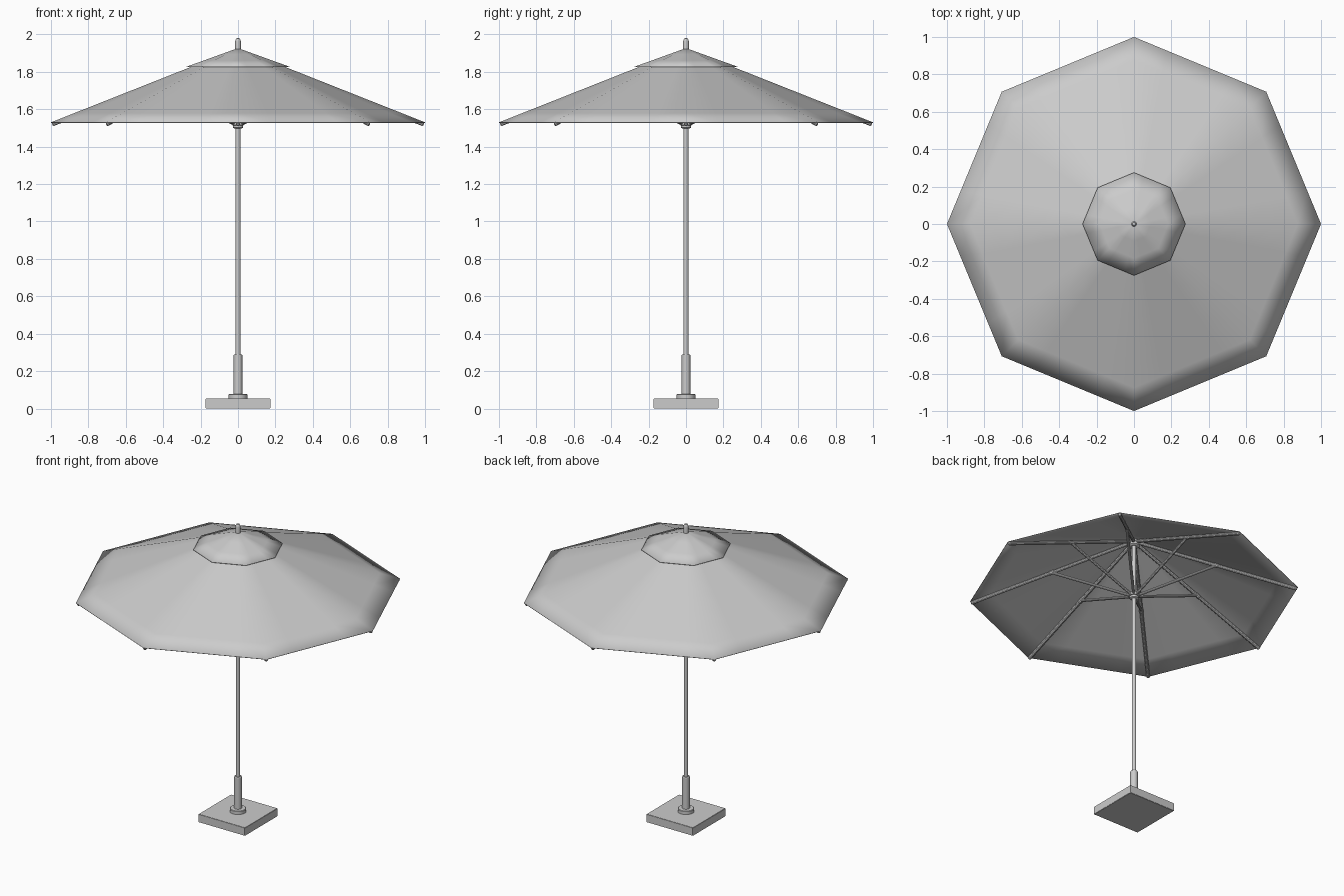
import bpy, bmesh, math
from mathutils import Vector

if "Cube" in bpy.data.objects:
    bpy.data.objects.remove(bpy.data.objects["Cube"])

SIDES = 8
APEX, SLOPE = 1.926, 0.396   # canopy corner line: z = APEX - SLOPE * r


def finish(name, bm, angle=30):
    bmesh.ops.recalc_face_normals(bm, faces=bm.faces)
    me = bpy.data.meshes.new(name)
    bm.to_mesh(me)
    bm.free()
    ob = bpy.data.objects.new(name, me)
    bpy.context.collection.objects.link(ob)
    bpy.ops.object.select_all(action='DESELECT')
    ob.select_set(True)
    bpy.context.view_layer.objects.active = ob
    bpy.ops.object.shade_smooth_by_angle(angle=math.radians(angle))
    return ob


def lathe(name, profile, seg=24):
    """Spin (radius, z) points around the pole axis and cap the ends."""
    bm = bmesh.new()
    rings = [[bm.verts.new((r * math.cos(2 * math.pi * i / seg),
                            r * math.sin(2 * math.pi * i / seg), z))
              for i in range(seg)] for r, z in profile]
    for a, b in zip(rings, rings[1:]):
        for i in range(seg):
            j = (i + 1) % seg
            bm.faces.new((a[i], a[j], b[j], b[i]))
    bm.faces.new(rings[0])
    bm.faces.new(rings[-1])
    return finish(name, bm)


def rod(name, start, end, radius, seg=10):
    """Round bar with softly rounded ends between two points."""
    start, end = Vector(start), Vector(end)
    d = end - start
    ln = d.length
    ob = lathe(name, [(radius * .6, 0), (radius, radius * .5),
                      (radius, ln - radius * .5), (radius * .6, ln)], seg)
    ob.location = start
    ob.rotation_euler = d.to_track_quat('Z', 'Y').to_euler()
    return ob


def fabric(name, apex, slope, outer, rings, split, thickness):
    """Eight-panel pyramid cloth with straight hems."""
    bm = bmesh.new()
    n = SIDES * split
    loops = []
    for k in range(1, rings + 1):
        r = outer * k / rings
        loop = []
        for i in range(n):
            p, t = divmod(i, split)
            a, b = (Vector((math.cos(q * math.tau / SIDES), math.sin(q * math.tau / SIDES), 0))
                    for q in (p, p + 1))
            v = a.lerp(b, t / split) * r
            v.z = apex - slope * r
            loop.append(bm.verts.new(v))
        loops.append(loop)
    top = bm.verts.new((0, 0, apex))
    for i in range(n):
        j = (i + 1) % n
        bm.faces.new((top, loops[0][i], loops[0][j]))
        for a, b in zip(loops, loops[1:]):
            bm.faces.new((a[i], b[i], b[j], a[j]))
    ob = finish(name, bm)
    mod = ob.modifiers.new("thickness", 'SOLIDIFY')
    mod.thickness = thickness
    mod.offset = -1
    return ob


# Base block
bm = bmesh.new()
bmesh.ops.create_cube(bm, size=1)
for v in bm.verts:
    v.co = (v.co.x * .346, v.co.y * .346, (v.co.z + .5) * .054)
bmesh.ops.bevel(bm, geom=bm.edges[:], offset=.002, segments=2, affect='EDGES')
finish("base", bm)

# Base collar, sleeve and pole
lathe("base_collar", [(.05, .052), (.05, .074), (.047, .077), (.023, .077)], 32)
lathe("base_sleeve", [(.023, .07), (.023, .285), (.020, .29)])
lathe("pole", [(.013, .06), (.013, 1.92)])

# Rounded finial above the canopy
lathe("finial", [(.015, 1.90), (.015, 1.962), (.0135, 1.971), (.009, 1.978), (.003, 1.98)])

# Top hub and sliding runner hub
lathe("top_hub", [(.026, 1.865), (.034, 1.87), (.034, 1.895), (.024, 1.91)])
lathe("runner_hub", [(.02, 1.498), (.027, 1.502), (.027, 1.514), (.034, 1.516),
                     (.034, 1.535), (.02, 1.538)])

# Canopy cloth and vent cap
fabric("canopy", APEX, SLOPE, 1.0, 8, 4, .003)
fabric("vent_cap", APEX + .001, .362, .275, 3, 4, .003)

# Ribs, struts and joint brackets repeated around the pole
for i in range(SIDES):
    a = i * math.tau / SIDES

    def at(r, z):
        return (r * math.cos(a), r * math.sin(a), z)

    def rib_z(r):
        return APEX - SLOPE * r - .014

    rod(f"rib_{i}", at(.025, rib_z(.025) - .01), at(.993, rib_z(.993)), .011)
    rod(f"strut_{i}", at(.025, 1.525), at(.5, rib_z(.5) - .006), .009)
    rod(f"joint_{i}", at(.485, rib_z(.485) - .005), at(.52, rib_z(.52) - .005), .013)
